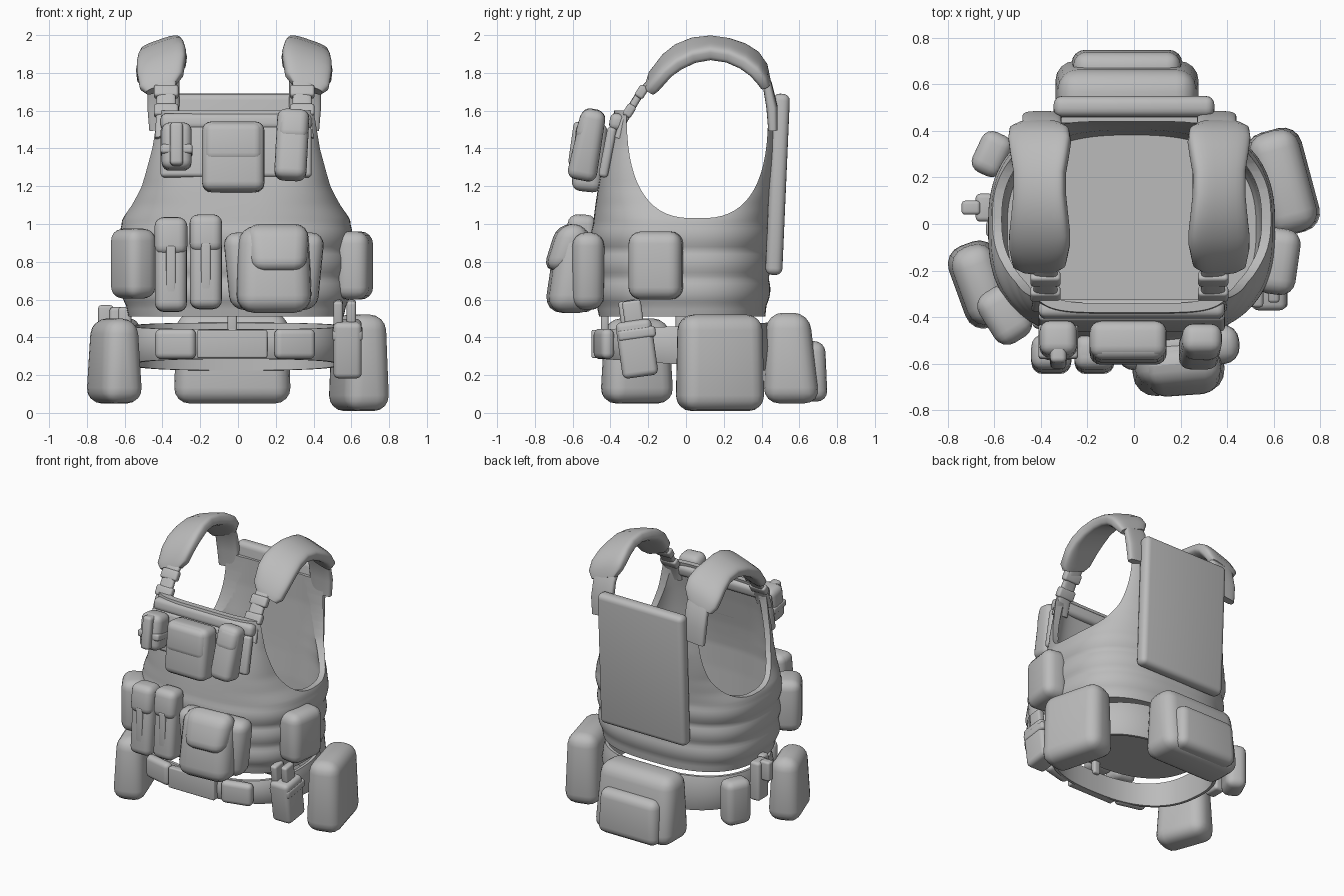
import bpy, bmesh, math
from mathutils import Vector, Matrix

if "Cube" in bpy.data.objects:
    bpy.data.objects.remove(bpy.data.objects["Cube"])

grey = bpy.data.materials.new("plain grey")
grey.diffuse_color = (0.5, 0.5, 0.5, 1)
grey.use_nodes = True
grey.node_tree.nodes["Principled BSDF"].inputs["Base Color"].default_value = grey.diffuse_color


def finish(name, bm, angle=40):
    bmesh.ops.recalc_face_normals(bm, faces=bm.faces)
    me = bpy.data.meshes.new(name)
    bm.to_mesh(me)
    bm.free()
    ob = bpy.data.objects.new(name, me)
    bpy.context.collection.objects.link(ob)
    me.materials.append(grey)
    smooth(ob, angle)
    return ob


def smooth(ob, angle):
    bpy.ops.object.select_all(action='DESELECT')
    ob.select_set(True)
    bpy.context.view_layer.objects.active = ob
    bpy.ops.object.shade_smooth_by_angle(angle=math.radians(angle))


def loft(name, rings, angle=40, closed=False):
    """Skin a list of rings; cap both ends, or join last to first when closed."""
    bm = bmesh.new()
    vs = [[bm.verts.new(p) for p in r] for r in rings]
    n = len(vs[0])
    for a, b in zip(vs, vs[1:] + vs[:1] if closed else vs[1:]):
        for i in range(n):
            bm.faces.new((a[i], a[(i + 1) % n], b[(i + 1) % n], b[i]))
    if not closed:
        bm.faces.new(vs[0])
        bm.faces.new(vs[-1])
    return finish(name, bm, angle)


def oval(a, b, n, count):
    """Points of a squared-off oval."""
    pts = []
    for i in range(count):
        t = 2 * math.pi * (i + 0.5) / count
        c, s = math.cos(t), math.sin(t)
        pts.append((a * math.copysign(abs(c) ** (2 / n), c), b * math.copysign(abs(s) ** (2 / n), s)))
    return pts


def pouch(name, x, y, z, rz=0, rx=0, ry=0, top=(1, 1), bot=(1, 1), r=0.3, lean=0):
    """Soft box given as (centre, size) per axis; ends may taper, the top may lean in y."""
    size = Vector((x[1], y[1], z[1]))
    bm = bmesh.new()
    bmesh.ops.create_cube(bm, size=1)
    for v in bm.verts:
        up = v.co.z > 0
        k = top if up else bot
        v.co = Vector((v.co.x * size.x * k[0], v.co.y * size.y * k[1] + lean * up, v.co.z * size.z))
    bmesh.ops.bevel(bm, geom=bm.edges[:], offset=min(size) * r, segments=4, profile=0.5, affect='EDGES')
    rot = Matrix.Rotation(math.radians(rz), 4, 'Z') @ Matrix.Rotation(math.radians(rx), 4, 'X') \
        @ Matrix.Rotation(math.radians(ry), 4, 'Y')
    bmesh.ops.transform(bm, matrix=Matrix.Translation((x[0], y[0], z[0])) @ rot, verts=bm.verts)
    return finish(name, bm, 50)


# Vest shell: z, half width, front y, back y, squareness
PROFILE = [(0.51, 0.57, -0.46, 0.42, 2.6), (0.60, 0.59, -0.48, 0.43, 2.6), (0.85, 0.60, -0.49, 0.445, 2.6),
           (1.02, 0.605, -0.49, 0.46, 2.7), (1.10, 0.56, -0.48, 0.465, 3.0), (1.20, 0.515, -0.465, 0.47, 3.6),
           (1.40, 0.465, -0.425, 0.48, 5.0), (1.60, 0.45, -0.38, 0.48, 5.5)]


def section(z, inset=0.0):
    for p, q in zip(PROFILE, PROFILE[1:]):
        if z <= q[0] + 1e-6:
            break
    t = (z - p[0]) / (q[0] - p[0])
    a, yf, yb, n = (p[i] + (q[i] - p[i]) * t for i in range(1, 5))
    # webbing rows swell the lower part
    swell = 0.014 * abs(math.sin((z - 0.57) / 0.145 * math.pi)) if 0.57 < z < 1.005 and not inset else 0
    a, b = a - inset + swell, (yb - yf) / 2 - inset + swell
    return [(x - 0.01, y + (yf + yb) / 2, z) for x, y in oval(a, b, n, 96)]


levels = [0.51 + 1.09 * i / 56 for i in range(57)]
rings = [section(z) for z in levels] + [section(z, 0.04) for z in reversed(levels[1:])]
vest = loft("vest_shell", rings)

# Arm openings cut straight through the sides
hole = oval(0.375, 0.60, 2.7, 64)
cutter = loft("arm_opening_cutter", [[(x, y + 0.06, z + 1.63) for y, z in hole] for x in (-1, 1)])
cutter.hide_render = True
mod = vest.modifiers.new("arm_openings", 'BOOLEAN')
mod.operation, mod.object, mod.solver = 'DIFFERENCE', cutter, 'EXACT'
bpy.context.view_layer.update()
cut = bpy.data.meshes.new_from_object(vest.evaluated_get(bpy.context.evaluated_depsgraph_get()))
vest.modifiers.clear()
vest.data = cut
smooth(vest, 40)
bpy.data.objects.remove(cutter)

# Back plate bag and the front chest panel
pouch("back_panel", (0, 0.69), (0.485, 0.09), (1.21, 0.96), rx=-2.5, r=0.4)
pouch("front_top_edge", (-0.01, 0.80), (-0.365, 0.08), (1.54, 0.09), rx=-10, r=0.4)
pouch("chest_panel", (-0.01, 0.80), (-0.415, 0.05), (1.38, 0.27), rx=-11, r=0.4)


# Shoulder straps: path of (y, z, width, thickness)
def strap(name, side, x0, path, tilt):
    w = Vector((math.cos(tilt), 0, -math.sin(tilt) * side))
    rings = []
    for i, (y, z, wid, th) in enumerate(path):
        a, b = path[max(i - 1, 0)], path[min(i + 1, len(path) - 1)]
        nrm = Vector((0, b[0] - a[0], b[1] - a[1])).normalized().cross(w)
        c = Vector((side * x0 - 0.02, y, z))
        rings.append([c + w * u + nrm * v for u, v in oval(wid / 2, th / 2, 3.5, 28)])
    loft(name, rings, 50)


PAD = [(-0.19, 1.72, 0.17, 0.06), (-0.17, 1.755, 0.24, 0.08), (-0.10, 1.84, 0.27, 0.085), (-0.04, 1.885, 0.27, 0.09),
       (0.04, 1.92, 0.25, 0.09), (0.13, 1.933, 0.23, 0.09), (0.22, 1.92, 0.23, 0.09), (0.30, 1.89, 0.26, 0.09),
       (0.36, 1.85, 0.28, 0.09), (0.40, 1.80, 0.27, 0.08), (0.42, 1.75, 0.2, 0.06)]
FRONT = [(-0.36, 1.46, 0.12, 0.04), (-0.33, 1.55, 0.11, 0.04), (-0.25, 1.68, 0.10, 0.04), (-0.15, 1.79, 0.11, 0.04)]
REAR = [(0.38, 1.83, 0.18, 0.05), (0.43, 1.74, 0.17, 0.05), (0.455, 1.62, 0.17, 0.06), (0.46, 1.5, 0.15, 0.05)]
for side, tag in ((-1, "left"), (1, "right")):
    strap(tag + "_shoulder_pad", side, 0.385, PAD, 0.33)
    strap(tag + "_front_strap", side, 0.36, FRONT, 0.1)
    strap(tag + "_rear_strap", side, 0.375, REAR, 0.1)
    for y, z in ((-0.30, 1.60), (-0.235, 1.70)):
        pouch(tag + "_strap_buckle", (side * 0.36 - 0.02, 0.13), (y, 0.05), (z, 0.07), rx=-32)

# Chest pouches
pouch("chest_pouch", (-0.025, 0.33), (-0.51, 0.16), (1.355, 0.37), rx=-6)
pouch("chest_pouch_flap", (-0.025, 0.31), (-0.515, 0.15), (1.43, 0.21), rx=-6)
pouch("right_chest_pouch", (0.285, 0.17), (-0.52, 0.16), (1.42, 0.38), rx=-11, ry=3, top=(1, 0.8))
pouch("right_chest_flap", (0.293, 0.16), (-0.505, 0.15), (1.52, 0.16), rx=-11, ry=3, top=(1, 0.8))
pouch("left_chest_pouch", (-0.325, 0.16), (-0.50, 0.15), (1.41, 0.25), rx=-8)
pouch("left_chest_tool", (-0.325, 0.07), (-0.55, 0.12), (1.42, 0.23), rx=-8)
pouch("left_chest_band", (-0.325, 0.17), (-0.505, 0.15), (1.39, 0.05), rx=-8)

# Magazine pouches with flaps
for x, z in ((-0.355, 0.785), (-0.17, 0.80)):
    pouch("magazine_pouch", (x, 0.17), (-0.555, 0.16), (z, 0.50), rx=-3, top=(1, 0.85))
    pouch("magazine_flap", (x, 0.173), (-0.558, 0.16), (z + 0.15, 0.20), rx=-3, top=(1, 0.85))
    pouch("magazine_pull", (x, 0.05), (-0.625, 0.03), (z - 0.05, 0.30))

# Large front utility pouch
pouch("utility_pouch_base", (0.19, 0.54), (-0.53, 0.17), (0.75, 0.41), rz=4, bot=(0.85, 1), r=0.42)
pouch("utility_pouch", (0.19, 0.40), (-0.61, 0.27), (0.76, 0.46), rz=4, top=(0.93, 0.65), lean=0.02, r=0.35)
pouch("utility_flap", (0.21, 0.34), (-0.63, 0.25), (0.875, 0.25), rz=4, top=(1, 0.6), bot=(0.9, 1), lean=0.03)

# Side pouches on the vest
pouch("right_side_pouch", (0.615, 0.18), (-0.16, 0.285), (0.78, 0.36), rz=-8, r=0.36)
pouch("left_side_pouch", (-0.555, 0.18), (-0.39, 0.25), (0.79, 0.37), rz=32, r=0.36)

# Open belt ring, lower edge dropping toward the back
belt = []
for f, grow in ((0, -0.01), (0.15, 0), (0.5, 0.01), (0.85, 0), (1, -0.01), (1, -0.03), (0.5, -0.03), (0, -0.03)):
    ring = []
    for x, y in oval(0.56 + grow, 0.455 + grow, 2.5, 72):
        low = 0.255 - 0.07 * y
        ring.append((x - 0.01, y - 0.01, low + f * (0.46 + 0.04 * y - low)))
    belt.append(ring)
loft("belt", belt, closed=True)
pouch("belt_buckle_plate", (-0.03, 0.37), (-0.475, 0.05), (0.365, 0.15), r=0.2)
for x, rz in ((-0.33, -14), (0.30, 14)):
    pouch("belt_front_sleeve", (x, 0.22), (-0.435, 0.07), (0.365, 0.16), rz=rz, r=0.45)
pouch("belt_hanger", (-0.03, 0.05), (-0.43, 0.04), (0.48, 0.12))

# Belt pouches
pouch("left_belt_pouch", (-0.655, 0.23), (-0.26, 0.38), (0.275, 0.45), rz=20, top=(0.8, 0.9), r=0.36)
pouch("right_belt_pouch", (0.64, 0.25), (0.18, 0.46), (0.265, 0.51), rz=15, top=(0.85, 0.97), r=0.33)
pouch("back_belt_pouch", (-0.03, 0.62), (0.56, 0.30), (0.29, 0.48), top=(0.95, 0.75), lean=-0.02, r=0.28)
pouch("back_belt_pocket", (-0.03, 0.48), (0.655, 0.19), (0.22, 0.32), top=(0.95, 0.85), r=0.3)
pouch("left_rear_pouch", (-0.61, 0.14), (0.30, 0.19), (0.34, 0.32), rz=-25, r=0.36)

# Holder with tools on the right of the belt
pouch("tool_holder", (0.58, 0.15), (-0.26, 0.19), (0.34, 0.30), rx=8, r=0.2)
pouch("tool_holder_band", (0.58, 0.16), (-0.26, 0.20), (0.42, 0.06), rx=8)
for x, y in ((0.53, -0.30), (0.60, -0.28)):
    pouch("tool_handle", (x, 0.05), (y, 0.10), (0.52, 0.15), rx=8)

# Clipped tool on the left of the belt
pouch("left_tool_body", (-0.64, 0.08), (0.07, 0.12), (0.42, 0.28), r=0.25)
pouch("left_tool_handle", (-0.70, 0.08), (0.07, 0.06), (0.50, 0.14), r=0.25)
pouch("left_tool_clip", (-0.60, 0.07), (-0.02, 0.07), (0.48, 0.16), r=0.25)
